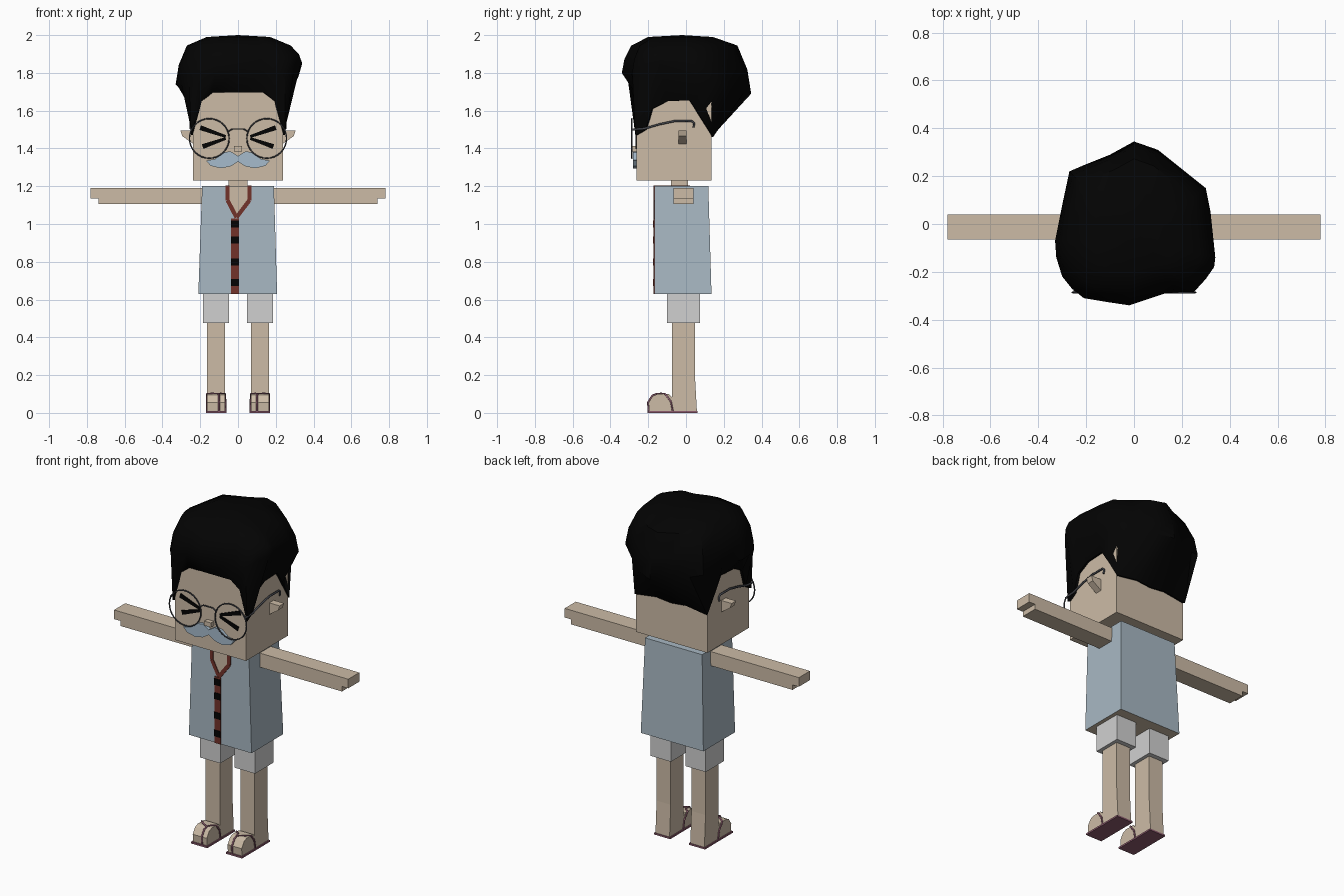
import bpy, bmesh
from mathutils import Vector

if "Cube" in bpy.data.objects:
    bpy.data.objects.remove(bpy.data.objects["Cube"], do_unlink=True)


def material(name, r, g, b):
    """Make a flat material from display-space channel values."""
    colour = [(c / 255) ** 2.2 for c in (r, g, b)] + [1]
    m = bpy.data.materials.new(name)
    m.use_nodes = True
    m.diffuse_color = colour
    m.node_tree.nodes["Principled BSDF"].inputs["Base Color"].default_value = colour
    return m


skin = material("skin", 203, 186, 165)
shirt_blue = material("shirt blue", 167, 183, 194)
shorts_grey = material("shorts grey", 207, 207, 207)
hair_black = material("hair black", 11, 11, 11)
trim_red = material("trim red brown", 114, 54, 46)
frame_grey = material("frame dark grey", 70, 72, 78)
whisker_blue = material("whisker pale blue", 165, 186, 203)
sandal_plum = material("sandal plum", 140, 92, 110)


def finish(name, bm, *mats):
    bmesh.ops.recalc_face_normals(bm, faces=bm.faces)
    mesh = bpy.data.meshes.new(name)
    bm.to_mesh(mesh)
    bm.free()
    for m in mats:
        mesh.materials.append(m)
    ob = bpy.data.objects.new(name, mesh)
    bpy.context.collection.objects.link(ob)
    return ob


def loft(bm, rings):
    """Join closed rings of equal length with quads; return vertex rings."""
    rows = [[bm.verts.new(p) for p in ring] for ring in rings]
    n = len(rows[0])
    for a, b in zip(rows, rows[1:]):
        for i in range(n):
            j = (i + 1) % n
            bm.faces.new((a[i], a[j], b[j], b[i]))
    return rows


def prism(name, outline, axis, lo, hi, mat):
    """Extrude an outline along x (points are y, z) or along y (points are x, z)."""
    def place(p, d):
        return (d, p[0], p[1]) if axis == "x" else (p[0], d, p[1])
    bm = bmesh.new()
    rows = loft(bm, [[place(p, d) for p in outline] for d in (lo, hi)])
    for row in rows:
        bm.faces.new(row)
    return finish(name, bm, mat)


def box(name, x, y, z, mat):
    return prism(name, [(x[0], z[0]), (x[1], z[0]), (x[1], z[1]), (x[0], z[1])],
                 "y", y[0], y[1], mat)


def strip(name, a, b, wa, wb, y, mat):
    """Flat tapered bar on the front, running from a to b in x, z."""
    a, b = Vector(a), Vector(b)
    d = (b - a).normalized()
    n = Vector((-d.y, d.x)) / 2
    return prism(name, [a + n * wa, b + n * wb, b - n * wb, a - n * wa],
                 "y", y[0], y[1], mat)


def tube(name, points, radius, mat, cyclic=False, smooth=True):
    """Round tube through points, turned into a mesh."""
    cu = bpy.data.curves.new(name + " path", "CURVE")
    cu.dimensions = "3D"
    cu.bevel_depth, cu.bevel_resolution, cu.use_fill_caps = radius, 1, True
    sp = cu.splines.new("POLY")
    sp.points.add(len(points) - 1)
    for sp_point, p in zip(sp.points, points):
        sp_point.co = (*p, 1)
    sp.use_cyclic_u = cyclic
    tmp = bpy.data.objects.new(name + " path", cu)
    mesh = bpy.data.meshes.new_from_object(tmp)
    bpy.data.objects.remove(tmp)
    mesh.materials.clear()
    mesh.materials.append(mat)
    for p in mesh.polygons:
        p.use_smooth = smooth
        p.material_index = 0
    ob = bpy.data.objects.new(name, mesh)
    bpy.context.collection.objects.link(ob)
    return ob


# Head, neck and nose
box("head", (-.237, .237), (-.262, .135), (1.23, 1.76), skin)
box("neck", (-.05, .05), (-.08, .01), (1.19, 1.24), skin)
box("nose", (-.022, .022), (-.29, -.255), (1.385, 1.412), skin)

# Shirt: tapered box, open to the body underneath
bm = bmesh.new()
rows = loft(bm, [
    [(-.21, -.167, .63), (.207, -.167, .63), (.207, .135, .63), (-.21, .135, .63)],
    [(-.19, -.167, 1.2), (.19, -.167, 1.2), (.19, .118, 1.2), (-.19, .118, 1.2)]])
bm.faces.new(rows[1])
under = bm.faces.new(rows[0])
bmesh.ops.inset_region(bm, faces=[under], thickness=.008)
under.material_index = 1
finish("shirt", bm, shirt_blue, skin)

# Neck opening, collar trim and placket with dark bands
neckline = [(-.055, 1.2), (-.055, 1.125), (-.008, 1.035), (.06, 1.125), (.06, 1.2)]
prism("neck_opening", neckline, "y", -.169, -.165, skin)
for i, (a, b) in enumerate(zip(neckline, neckline[1:])):
    strip(f"collar_trim_{i + 1}", a, b, .022, .022, (-.173, -.165), trim_red)
for x in (-.055, .06):
    box("shoulder_trim", (x - .011, x + .011), (-.173, .02), (1.198, 1.204), trim_red)
box("placket", (-.037, .004), (-.172, -.165), (.63, 1.03), trim_red)
for z in (1.0, .915, .798, .69):
    box("placket_band", (-.037, .004), (-.176, -.17), (z - .019, z + .019), hair_black)

# Moustache, mirrored about the middle
half = [(0, 1.36), (.04, 1.385), (.08, 1.378), (.12, 1.345), (.168, 1.335),
        (.145, 1.308), (.09, 1.295), (.04, 1.305), (0, 1.33)]
prism("moustache", half + [(-x, z) for x, z in half[-2:0:-1]],
      "y", -.28, -.258, whisker_blue)

for side, s in (("left", 1), ("right", -1)):
    # Squeezed-shut eye made of two tapered bars
    for end in ((.2, 1.51), (.187, 1.41)):
        inner = (.065, 1.463 if end[1] > 1.45 else 1.453)
        strip(side + "_eye_bar", (s * end[0], end[1]), (s * inner[0], inner[1]),
              .026, .014, (-.268, -.26), hair_black)

    # Ear
    prism(side + "_ear", [(s * .23, 1.495), (s * .305, 1.495), (s * .295, 1.465),
                          (s * .23, 1.42)], "y", -.04, .002, skin)

    # Spectacle rim and temple arm
    bm = bmesh.new()
    circle = bmesh.ops.create_circle(bm, segments=32, radius=.105)["verts"]
    rim = [(s * .152 + v.co.x, -.286, 1.453 + v.co.y) for v in circle]
    bm.free()
    tube(side + "_rim", rim, .004, frame_grey, cyclic=True)
    tube(side + "_temple", [(s * .247, -.286, 1.5), (s * .25, -.22, 1.505),
                            (s * .25, -.14, 1.528), (s * .25, -.06, 1.545),
                            (s * .25, .03, 1.545), (s * .25, .043, 1.535),
                            (s * .25, .04, 1.51)], .006, frame_grey)

    # Arm with a stepped hand
    prism(side + "_arm", [(s * .18, 1.19), (s * .78, 1.19), (s * .78, 1.135),
                          (s * .738, 1.135), (s * .738, 1.105), (s * .18, 1.105)],
          "y", -.065, .04, skin)

    # Shorts leg
    c = s * .116
    box(side + "_shorts", (c - .068, c + .068), (-.1, .075), (.475, .64), shorts_grey)

    # Leg and foot in one profile, on a thin sandal sole
    prism(side + "_leg", [(.058, .005), (-.195, .005), (-.198, .055), (-.175, .09),
                          (-.15, .1), (-.09, .1), (-.075, .085), (-.075, .5),
                          (.047, .5), (.047, .2)], "x", c - .047, c + .047, skin)
    box(side + "_sole", (c - .054, c + .054), (-.204, .062), (0, .01), sandal_plum)

    # Sandal strap, forked over the foot
    toe = c - s * .015
    for k in (-1, 1):
        edge = c + k * .049
        tube(side + "_strap", [(edge, -.07, .008), (edge, -.08, .06), (edge, -.11, .1),
                               (c + k * .025, -.13, .102), (toe, -.155, .101),
                               (toe, -.178, .092), (toe, -.201, .056),
                               (toe, -.199, .008)], .005, sandal_plum)

# Bridge of the spectacles
tube("bridge", [(-.052, -.286, 1.49), (-.03, -.286, 1.503), (.03, -.286, 1.503),
                (.052, -.286, 1.49)], .004, frame_grey)

# Hair: hairline around the head, widest outline, then rings closing to the crown
right_half = [(0, -.27, 1.695), (.14, -.27, 1.695), (.2, -.27, 1.65),
              (.248, -.268, 1.47), (.248, -.215, 1.5), (.248, -.18, 1.61),
              (.248, -.1, 1.65), (.248, .02, 1.655), (.248, .07, 1.58),
              (.242, .143, 1.46), (.1, .143, 1.48), (0, .143, 1.47)]
hairline = right_half + [(-x, y, z) for x, y, z in right_half[-2:0:-1]]
widest = [(-.02, -.34, 1.8), (.13, -.29, 1.8), (.19, -.285, 1.78), (.25, -.285, 1.8),
          (.3, -.23, 1.84), (.335, -.18, 1.86), (.34, -.14, 1.85), (.32, .05, 1.78),
          (.3, .15, 1.75), (.2, .23, 1.72), (.1, .31, 1.7), (0, .345, 1.69),
          (-.1, .29, 1.7), (-.2, .25, 1.72), (-.27, .22, 1.74), (-.3, .08, 1.75),
          (-.33, -.07, 1.74), (-.325, -.14, 1.74), (-.3, -.22, 1.74),
          (-.26, -.27, 1.76), (-.21, -.31, 1.78), (-.12, -.325, 1.8)]


def shrink(f, t, top):
    return [(x * f, (y + .06) * f - .06, z + (top - z) * t) for x, y, z in widest]


bm = bmesh.new()
inner = [(x * .9, (y + .06) * .9 - .06, z) for x, y, z in hairline]
rows = loft(bm, [inner, hairline, widest, shrink(.95, .5, 1.945),
                 shrink(.82, 1, 1.945), shrink(.5, 1, 1.99)])
crown = bm.verts.new((0, -.02, 2.0))
for a, b in zip(rows[-1], rows[-1][1:] + rows[-1][:1]):
    bm.faces.new((a, b, crown))
hair = finish("hair", bm, hair_black)
bpy.ops.object.select_all(action="DESELECT")
hair.select_set(True)
bpy.context.view_layer.objects.active = hair
bpy.ops.object.shade_smooth_by_angle(angle=.8)
